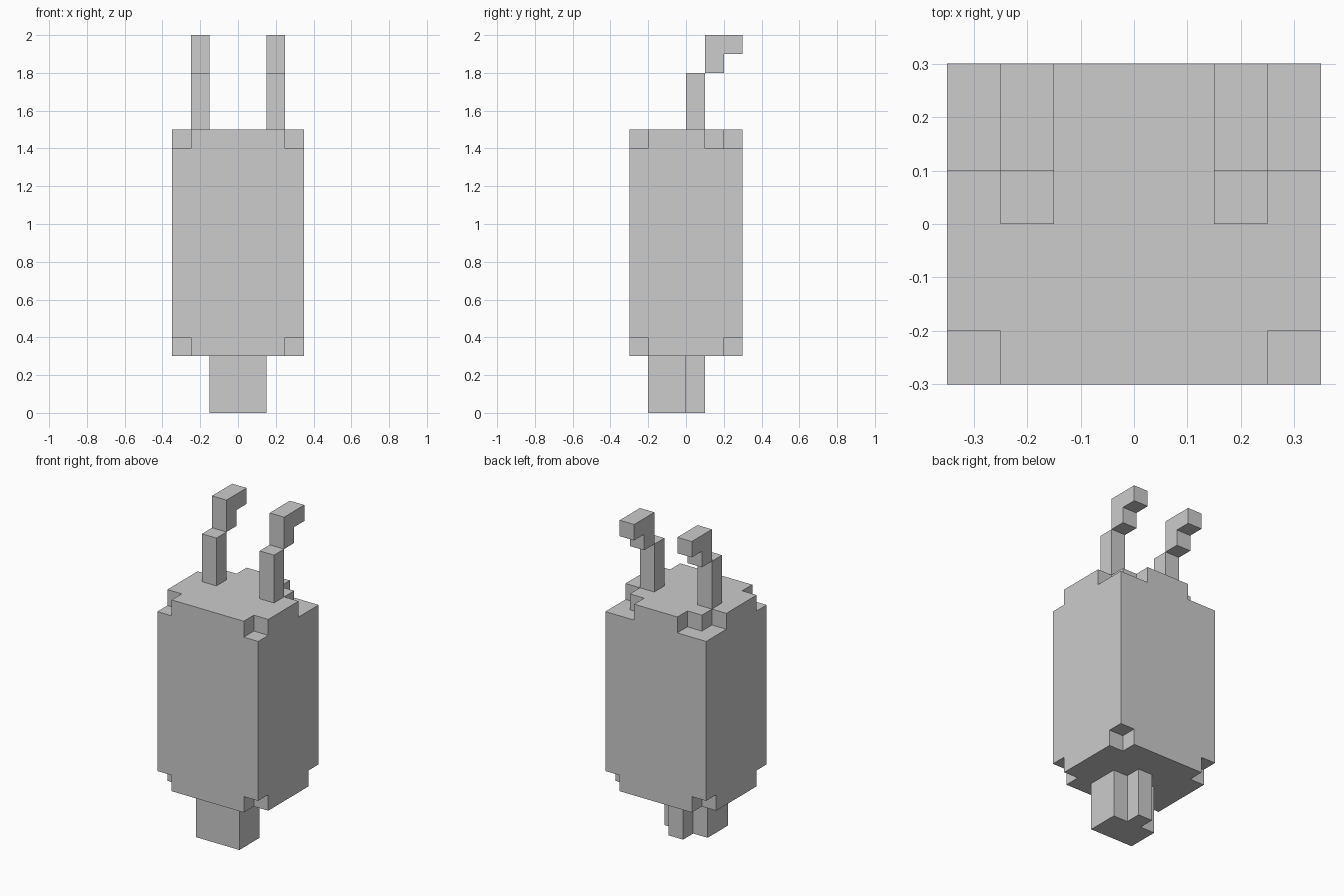
import bpy
import bmesh

U = 0.1  # size of one block

cube = bpy.data.objects.get("Cube")
if cube:
    bpy.data.objects.remove(cube, do_unlink=True)

GREY = (0.604, 0.604, 0.604, 1.0)
grey = bpy.data.materials.new("plain grey")
grey.use_nodes = True
grey.diffuse_color = GREY
grey.node_tree.nodes["Principled BSDF"].inputs["Base Color"].default_value = GREY


def extrude_outline(name, points, axis, start, end):
    """Solid made by sweeping a flat outline along the x or z axis (in blocks)."""
    def place(p, d):
        return (d, p[0], p[1]) if axis == "x" else (p[0], p[1], d)

    bm = bmesh.new()
    verts = [bm.verts.new([c * U for c in place(p, start)]) for p in points]
    face = bm.faces.new(verts)
    swept = bmesh.ops.extrude_face_region(bm, geom=[face])["geom"]
    for v in swept:
        if isinstance(v, bmesh.types.BMVert):
            v.co["xyz".index(axis)] = end * U
    bmesh.ops.recalc_face_normals(bm, faces=bm.faces)
    mesh = bpy.data.meshes.new(name)
    bm.to_mesh(mesh)
    bm.free()
    mesh.materials.append(grey)
    obj = bpy.data.objects.new(name, mesh)
    bpy.context.collection.objects.link(obj)
    return obj


def mirrored(half):
    """Close an outline given for +x with its reflection."""
    return half + [(-x, y) for x, y in reversed(half)]


# Body: one outline with notched corners, swept in three layers
front_notch = [(2.5, -3), (2.5, -2), (3.5, -2)]
bottom_layer = mirrored(front_notch + [(3.5, 2), (2.5, 2), (2.5, 3)])
middle_layer = mirrored([(3.5, -3), (3.5, 3)])
# The back notches on top are L-shaped
top_layer = mirrored(front_notch + [(3.5, 1), (2.5, 1), (2.5, 2), (1.5, 2), (1.5, 3)])

extrude_outline("body_bottom", bottom_layer, "z", 3, 4)
extrude_outline("body_middle", middle_layer, "z", 4, 14)
extrude_outline("body_top", top_layer, "z", 14, 15)

# Stem: T-shaped section with a rib at the back
stem = mirrored([(1.5, -2), (1.5, 0), (0.5, 0), (0.5, 1)])
extrude_outline("stem", stem, "z", 0, 3)

# Antennae: upright post, then a hooked tip stepping backwards
post = [(0, 15), (1, 15), (1, 18), (0, 18)]
hook = [(1, 18), (2, 18), (2, 19), (3, 19), (3, 20), (1, 20)]
for side, x in (("left", 1.5), ("right", -2.5)):
    extrude_outline(side + "_antenna_post", post, "x", x, x + 1)
    extrude_outline(side + "_antenna_hook", hook, "x", x, x + 1)
